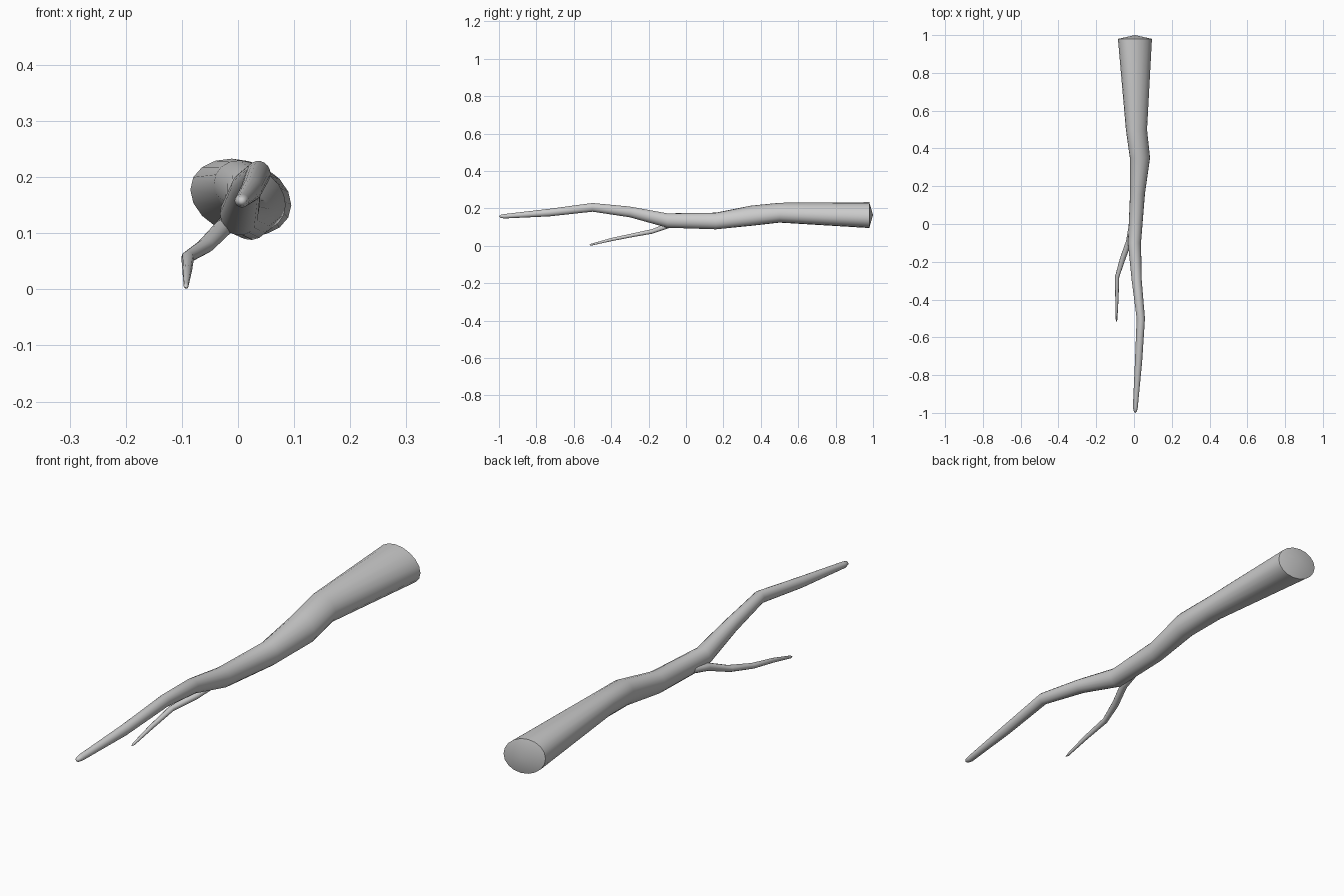
import bpy, bmesh
from math import cos, sin, tau


def limb(name, rings, start, end, sides):
    """Loft elliptical rings (y, x_min, x_max, z_min, z_max, skew), closing to a point at both ends."""
    bm = bmesh.new()
    loops = []
    for y, x0, x1, z0, z1, skew in rings:
        cx, cz, rx, rz = (x0 + x1) / 2, (z0 + z1) / 2, (x1 - x0) / 2, (z1 - z0) / 2
        loops.append([bm.verts.new((cx + rx * cos(tau * i / sides), y,
                                    cz + rz * sin(tau * i / sides + skew)))
                      for i in range(sides)])
    a, b = bm.verts.new(start), bm.verts.new(end)
    for i in range(sides):
        j = (i + 1) % sides
        for p, q in zip(loops, loops[1:]):
            bm.faces.new((p[i], p[j], q[j], q[i]))
        bm.faces.new((a, loops[0][j], loops[0][i]))
        bm.faces.new((b, loops[-1][i], loops[-1][j]))
    bmesh.ops.recalc_face_normals(bm, faces=bm.faces)
    mesh = bpy.data.meshes.new(name)
    bm.to_mesh(mesh)
    bm.free()
    obj = bpy.data.objects.new(name, mesh)
    bpy.context.collection.objects.link(obj)
    bpy.ops.object.select_all(action='DESELECT')
    obj.select_set(True)
    bpy.context.view_layer.objects.active = obj
    bpy.ops.object.shade_smooth_by_angle(angle=0.7)
    return obj


# Main bough, thick sawn end (with slight dome) to thin tip
limb("main_branch", [
    (0.98, -0.085, 0.095, 0.095, 0.233, -0.2),
    (0.50, -0.043, 0.069, 0.124, 0.230, -0.2),
    (0.35, -0.022, 0.085, 0.107, 0.215, -0.2),
    (0.16, -0.021, 0.058, 0.088, 0.177, -0.1),
    (-0.10, -0.032, 0.037, 0.096, 0.174, 0.0),
    (-0.30, -0.012, 0.041, 0.152, 0.210, 0.0),
    (-0.50, 0.014, 0.058, 0.182, 0.229, 0.0),
    (-0.73, 0.005, 0.043, 0.157, 0.198, 0.0),
    (-0.97, -0.006, 0.020, 0.146, 0.170, 0.0),
    (-0.99, -0.002, 0.016, 0.149, 0.166, 0.0),
], (0.005, 1.0, 0.165), (0.006, -1.0, 0.157), 18)

# Thin side twig forking off low on the left
limb("side_twig", [
    (-0.02, -0.030, 0.010, 0.106, 0.142, 0.0),
    (-0.09, -0.042, -0.010, 0.094, 0.126, 0.0),
    (-0.18, -0.074, -0.043, 0.064, 0.090, 0.0),
    (-0.28, -0.101, -0.078, 0.047, 0.068, 0.0),
    (-0.40, -0.099, -0.082, 0.024, 0.042, 0.0),
    (-0.505, -0.097, -0.088, 0.001, 0.012, 0.0),
], (-0.008, 0.0, 0.127), (-0.093, -0.52, 0.004), 10)
